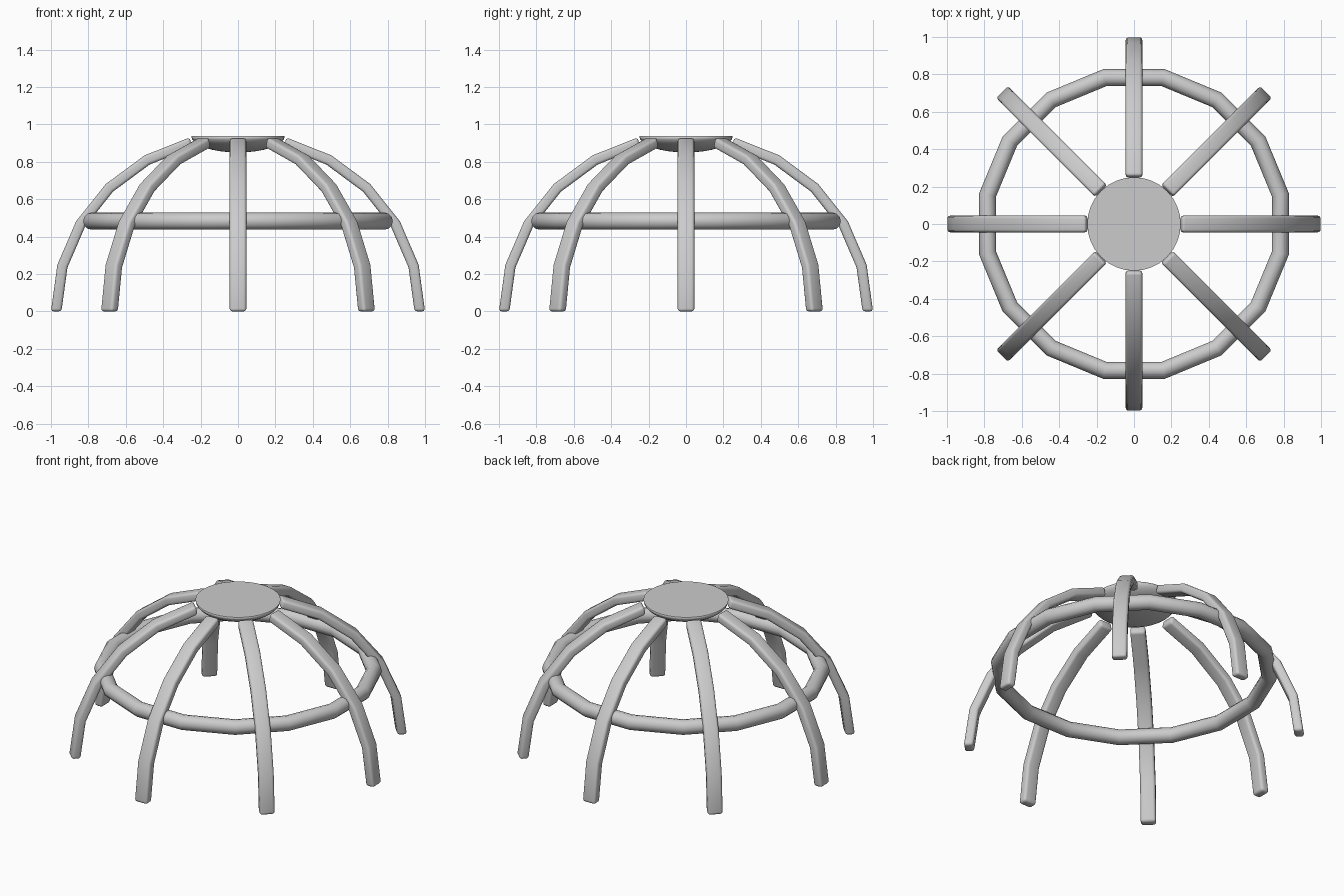
import bpy, bmesh
from math import sin, cos, pi, radians, hypot

if "Cube" in bpy.data.objects:
    bpy.data.objects.remove(bpy.data.objects["Cube"])

RIBS = 8
STEPS = 5
RX, RZ = 0.972, 0.935      # rib centreline radii
WIDTH, THICK = 0.09, 0.056


def make_object(name, bm):
    bmesh.ops.recalc_face_normals(bm, faces=bm.faces)
    for f in bm.faces:
        f.smooth = True
    me = bpy.data.meshes.new(name)
    bm.to_mesh(me)
    bm.free()
    ob = bpy.data.objects.new(name, me)
    bpy.context.collection.objects.link(ob)
    return ob


# Curved rib: rectangular bar swept along an elliptical arc
def rib(index):
    bm = bmesh.new()
    rings = []
    for i in range(STEPS + 1):
        a = radians(75) * i / STEPS
        x, z = RX * cos(a), RZ * sin(a)
        nx, nz = cos(a) / RX, sin(a) / RZ
        n = hypot(nx, nz)
        nx, nz = nx / n * THICK / 2, nz / n * THICK / 2
        rings.append([bm.verts.new((x + s * nx, t * WIDTH / 2, z + s * nz))
                      for s, t in ((-1, -1), (1, -1), (1, 1), (-1, 1))])
    for p, q in zip(rings, rings[1:]):
        for k in range(4):
            m = (k + 1) % 4
            bm.faces.new((p[k], p[m], q[m], q[k]))
    bm.faces.new(rings[0])
    bm.faces.new(rings[-1])
    ob = make_object(f"rib_{index + 1}", bm)
    ob.rotation_euler.z = 2 * pi * index / RIBS
    bev = ob.modifiers.new("rounded_edges", 'BEVEL')
    bev.width = 0.016
    bev.segments = 3
    bev.limit_method = 'ANGLE'
    bev.angle_limit = radians(40)


for i in range(RIBS):
    rib(i)

# Sixteen-sided hoop inside the ribs
bpy.ops.mesh.primitive_torus_add(major_segments=16, minor_segments=12,
                                 major_radius=0.798, minor_radius=0.046,
                                 location=(0, 0, 0.483),
                                 rotation=(0, 0, pi / 16))
hoop = bpy.context.object
hoop.name = "hoop"
bpy.ops.object.shade_smooth_by_angle(angle=radians(35))

# Crown hub: shallow half ellipsoid with a flat top
bm = bmesh.new()
bmesh.ops.create_uvsphere(bm, u_segments=32, v_segments=16, radius=1)
bmesh.ops.bisect_plane(bm, geom=bm.verts[:] + bm.edges[:] + bm.faces[:],
                       plane_co=(0, 0, 0), plane_no=(0, 0, 1), clear_outer=True)
bmesh.ops.holes_fill(bm, edges=[e for e in bm.edges if e.is_boundary], sides=0)
bmesh.ops.scale(bm, vec=(0.25, 0.25, 0.087), verts=bm.verts)
hub = make_object("crown_hub", bm)
hub.location.z = 0.937
